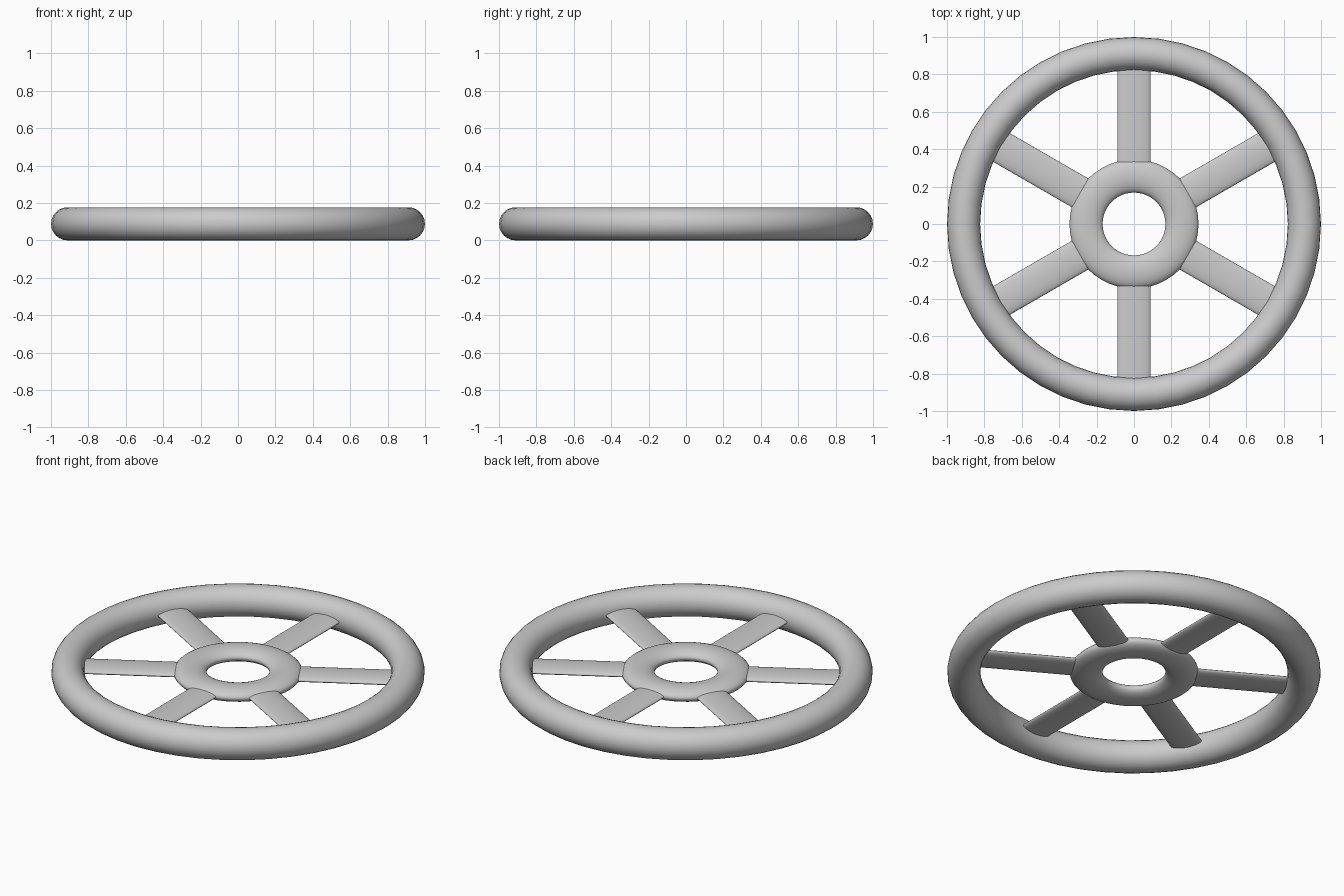
import bpy, math

if "Cube" in bpy.data.objects:
    bpy.data.objects.remove(bpy.data.objects["Cube"])

MID = 0.089          # height of the wheel's middle plane
HALF_WIDTH = 0.0885  # tube radius shared by rim, hub and spokes


def ring(name, major, flatten, segments):
    bpy.ops.mesh.primitive_torus_add(
        major_radius=major, minor_radius=HALF_WIDTH,
        major_segments=segments, minor_segments=24, location=(0, 0, MID))
    ob = bpy.context.object
    ob.name = name
    ob.scale.z = flatten
    bpy.ops.object.shade_smooth()
    return ob


# Outer rim, round in section
ring("rim", 0.911, 1.0, 48)

# Hub ring, flattened
ring("hub", 0.2565, 0.45, 48)

# Six flat oval spokes running from inside the hub to inside the rim
R_IN, R_OUT = 0.26, 0.88
for i in range(6):
    a = math.radians(30 + 60 * i)
    r = (R_IN + R_OUT) / 2
    bpy.ops.mesh.primitive_cylinder_add(
        vertices=32, radius=1, depth=R_OUT - R_IN,
        location=(r * math.cos(a), r * math.sin(a), MID),
        rotation=(0, math.pi / 2, a))
    spoke = bpy.context.object
    spoke.name = f"spoke_{i + 1}"
    spoke.scale = (0.02, HALF_WIDTH, 1)
    bpy.ops.object.transform_apply(location=False, rotation=False, scale=True)
    bpy.ops.object.shade_smooth_by_angle(angle=math.radians(60))
